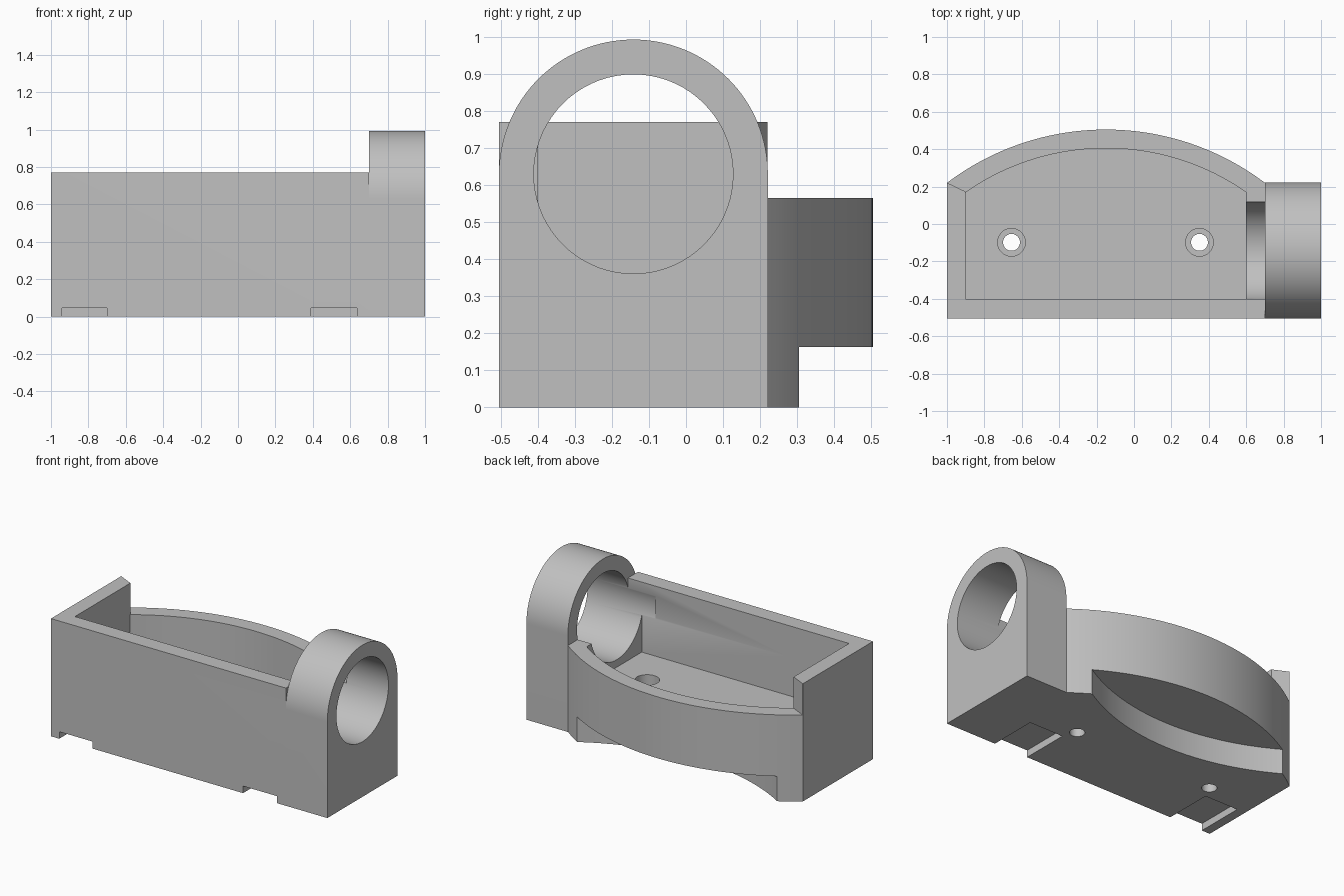
import bpy, bmesh
from math import sin, cos, pi, asin

cube = bpy.data.objects.get("Cube")
if cube:
    bpy.data.objects.remove(cube, do_unlink=True)

grey = bpy.data.materials.new("plain grey")
grey.use_nodes = True
colour = (0.53, 0.53, 0.53, 1)
grey.diffuse_color = colour
grey.node_tree.nodes["Principled BSDF"].inputs["Base Color"].default_value = colour

MID, ARC_Y, R_OUT, WALL = -0.15, -0.905, 1.41, 0.1   # curved back
LOW, HIGH, FLOOR, UNDER = 0.565, 0.77, 0.312, 0.163  # heights
RING_Y, RING_Z, RING_R, BORE_R = -0.142, 0.63, 0.363, 0.269
FRONT, BACK = RING_Y - RING_R, RING_Y + RING_R


def arc(cx, cy, r, a0, a1, n=56):
    return [(cx + r * cos(a0 + (a1 - a0) * i / n),
             cy + r * sin(a0 + (a1 - a0) * i / n)) for i in range(n + 1)]


def bulge(r, half):
    """Arc at the back, from right to left, covering x = MID +- half."""
    a = asin(half / r)
    return arc(MID, ARC_Y, r, pi / 2 - a, pi / 2 + a)


def circle(cx, cy, r):
    return arc(cx, cy, r, 0, 2 * pi, 72)[:-1]


def prism(name, outline, lo, hi, axis="Z"):
    """Extrude an outline along z, or along x for an outline in y and z."""
    bm = bmesh.new()
    put = (lambda p, t: (p[0], p[1], t)) if axis == "Z" else (lambda p, t: (t, p[0], p[1]))
    bottom = [bm.verts.new(put(p, lo)) for p in outline]
    top = [bm.verts.new(put(p, hi)) for p in outline]
    bm.faces.new(bottom[::-1])
    bm.faces.new(top)
    n = len(outline)
    for i in range(n):
        j = (i + 1) % n
        bm.faces.new((bottom[i], bottom[j], top[j], top[i]))
    bmesh.ops.recalc_face_normals(bm, faces=bm.faces)
    mesh = bpy.data.meshes.new(name)
    bm.to_mesh(mesh)
    bm.free()
    mesh.materials.append(grey)
    obj = bpy.data.objects.new(name, mesh)
    bpy.context.collection.objects.link(obj)
    return obj


def rect(x0, x1, y0, y1):
    return [(x0, y0), (x1, y0), (x1, y1), (x0, y1)]


def combine(target, tool, operation="DIFFERENCE"):
    tool.hide_render = True
    mod = target.modifiers.new("combine", "BOOLEAN")
    mod.operation = operation
    mod.solver = "EXACT"
    mod.object = tool
    bpy.context.view_layer.objects.active = target
    bpy.ops.object.modifier_apply(modifier=mod.name)
    bpy.data.objects.remove(tool, do_unlink=True)


# Tray body with bowed back
body = prism("tray_with_ring_holder",
             [(-1, FRONT), (0.7, FRONT)] + bulge(R_OUT, 0.85), 0, HIGH)

# Lower the back and ring-side walls, leaving a mitred end on the other side
combine(body, prism("wall_cutter",
                    [(-0.9, -0.4), (1.2, -0.4), (1.2, 0.8), (-1.2, 0.8),
                     (-1.2, 0.31), (-1, BACK), (-0.9, 0.173)], LOW, 1.2))

# Inner pocket
combine(body, prism("pocket_cutter",
                    [(-0.9, -0.4), (0.6, -0.4)] + bulge(R_OUT - WALL, 0.75), FLOOR, 1.2))

# Concave undercut below the curved back
half = 0.724
r_under = 1.41
a = asin(half / r_under)
cy = 0.305 + r_under * cos(a)
under = arc(MID, cy, r_under, -pi / 2 - a, -pi / 2 + a)
combine(body, prism("undercut_cutter",
                    under + [(MID + half, 0.8), (MID - half, 0.8)], -0.2, UNDER))

# Round-topped ring holder
holder = [(FRONT, 0), (BACK, 0)] + arc(RING_Y, RING_Z, RING_R, 0, pi, 64)
combine(body, prism("ring_holder", holder, 0.7, 1, "X"), "UNION")
combine(body, prism("bore_cutter", circle(RING_Y, RING_Z, BORE_R), 0.5, 1.2, "X"))

# Counterbored screw holes
for x in (-0.655, 0.35):
    combine(body, prism("screw_hole", circle(x, -0.098, 0.045), -0.2, 0.5))
    combine(body, prism("counterbore", circle(x, -0.098, 0.074), 0.2, 0.5))

# Shallow notches under the front edge
for x0, x1 in ((-0.94, -0.7), (0.39, 0.635)):
    combine(body, prism("notch", rect(x0, x1, -0.8, -0.185), -0.2, 0.046))

bpy.ops.object.select_all(action="DESELECT")
body.select_set(True)
bpy.context.view_layer.objects.active = body
bpy.ops.object.shade_smooth_by_angle(angle=pi / 6)
